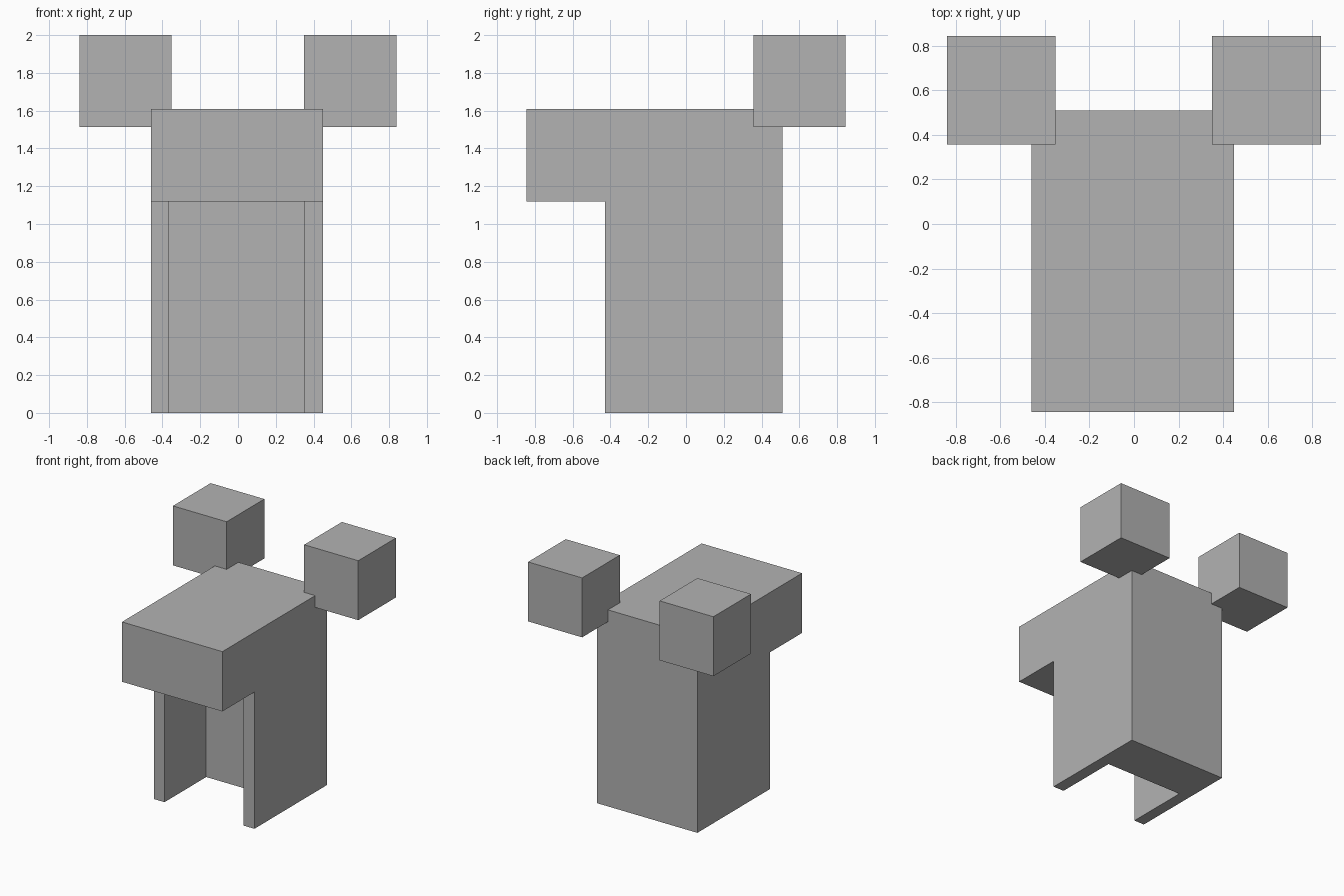
import bpy
import bmesh

if "Cube" in bpy.data.objects:
    bpy.data.objects.remove(bpy.data.objects["Cube"], do_unlink=True)

# One flat grey for every part
grey = bpy.data.materials.new("plain grey")
grey.use_nodes = True
colour = (0.448, 0.448, 0.448, 1)
grey.diffuse_color = colour
grey.node_tree.nodes["Principled BSDF"].inputs["Base Color"].default_value = colour


def extrude_profile(name, profile, x0, x1):
    """Prism with a side profile of (y, z) points, running from x0 to x1."""
    bm = bmesh.new()
    face = bm.faces.new([bm.verts.new((x0, y, z)) for y, z in profile])
    result = bmesh.ops.extrude_face_region(bm, geom=[face])
    moved = [g for g in result["geom"] if isinstance(g, bmesh.types.BMVert)]
    bmesh.ops.translate(bm, verts=moved, vec=(x1 - x0, 0, 0))
    bmesh.ops.recalc_face_normals(bm, faces=bm.faces)
    mesh = bpy.data.meshes.new(name)
    bm.to_mesh(mesh)
    bm.free()
    mesh.materials.append(grey)
    obj = bpy.data.objects.new(name, mesh)
    bpy.context.collection.objects.link(obj)
    return obj


def box(name, x0, x1, y0, y1, z0, z1):
    return extrude_profile(name, [(y0, z0), (y1, z0), (y1, z1), (y0, z1)], x0, x1)


front, back = -0.43, 0.51
underside, top = 1.12, 1.61

# Body with an overhanging head block
body = extrude_profile("body", [
    (front, 0), (back, 0), (back, top),
    (-0.845, top), (-0.845, underside), (front, underside),
], -0.46, 0.45)

# Recess between the two front walls, open at the front and bottom
cutter = box("recess_cutter", -0.365, 0.35, front - 0.1, 0.11, -0.1, underside)
cutter.hide_render = True
cut = body.modifiers.new("recess", "BOOLEAN")
cut.operation = "DIFFERENCE"
cut.solver = "EXACT"
cut.object = cutter
bpy.context.view_layer.objects.active = body
bpy.ops.object.modifier_apply(modifier=cut.name)
bpy.data.objects.remove(cutter, do_unlink=True)

# Cubes on the upper back corners
for name, x0, x1 in (("right_cube", -0.84, -0.353), ("left_cube", 0.35, 0.84)):
    box(name, x0, x1, 0.357, 0.845, 1.513, 2.0)
